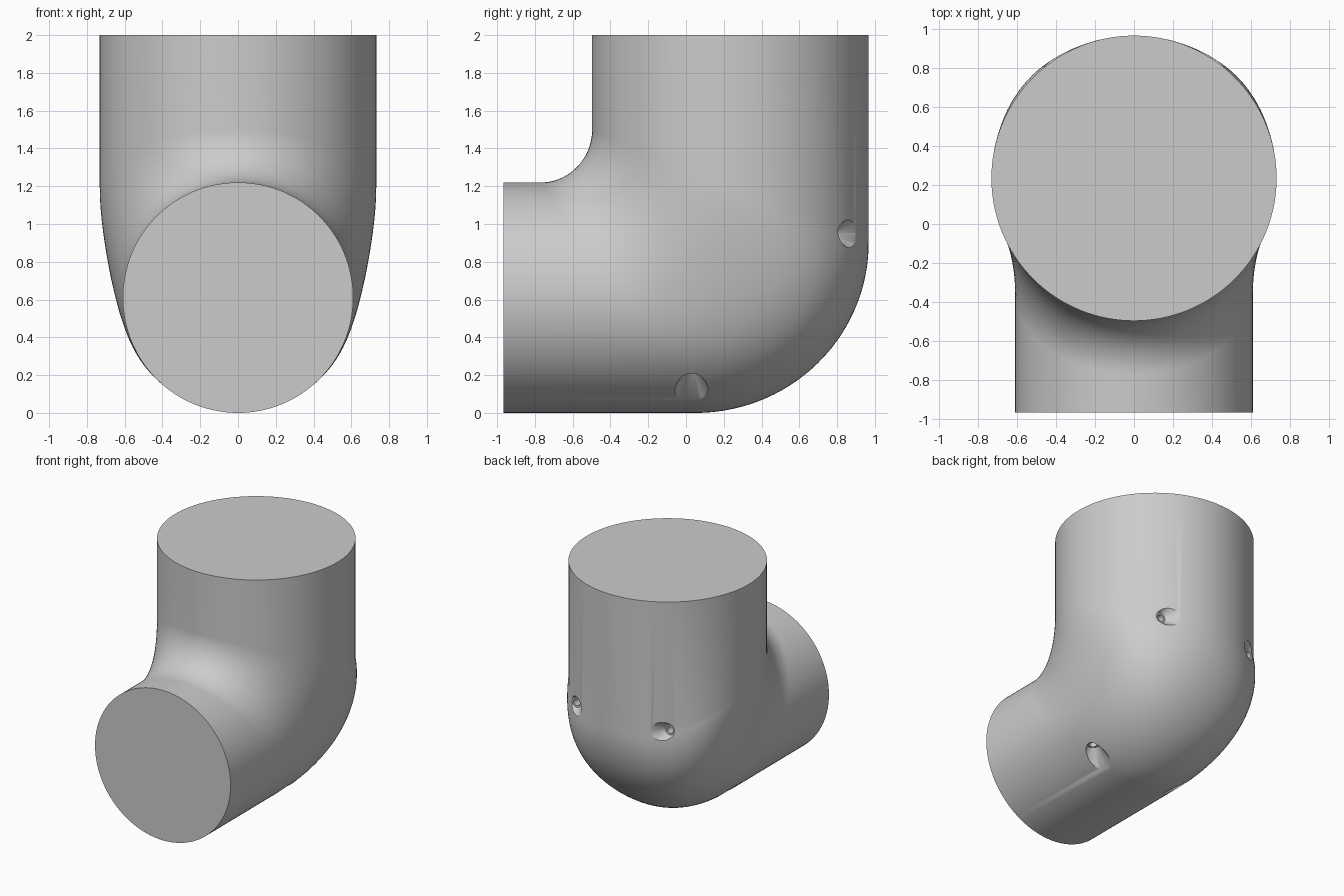
import bpy, bmesh, math
from mathutils import Matrix, Vector

cube = bpy.data.objects.get("Cube")
if cube:
    bpy.data.objects.remove(cube)

grey = bpy.data.materials.new("plain_grey")
grey.use_nodes = True
COLOUR = (0.6, 0.6, 0.6, 1)
grey.diffuse_color = COLOUR
grey.node_tree.nodes["Principled BSDF"].inputs["Base Color"].default_value = COLOUR

SIDES, STEPS = 128, 40
R_FRONT, R_TOP, Y_TOP = 0.61, 0.732, 0.235
Y_END, Z_END = -0.967, 2.0


def lerp(a, b, t):
    return a + (b - a) * t


def strand(phi):
    """One lengthwise line of the elbow: straight, quarter ellipse, straight."""
    c, s = math.cos(phi), math.sin(phi)
    u = (1 - s) / 2                                  # 0 inside, 1 outside of the bend
    cy, cz = lerp(-0.77, 0.05, u), lerp(1.5, 0.9, u)
    z1, y2 = R_FRONT * (1 + s), Y_TOP - R_TOP * s
    swell = math.sin(2 * phi) ** 2 if s < 0 else 0   # fuller outer corners
    points = [Vector((R_FRONT * c, Y_END, z1))]
    for i in range(STEPS + 1):
        t = i / STEPS
        a = t * math.pi / 2
        x = lerp(R_FRONT, R_TOP, t * t * (3 - 2 * t)) * c
        x *= 1 + 0.06 * swell * math.sin(2 * a)
        y = cy + (y2 - cy) * math.sin(a) + 0.06 * swell * math.sin(2 * a)
        points.append(Vector((x, y, cz - (cz - z1) * math.cos(a))))
    points.append(Vector((R_TOP * c, y2, Z_END)))
    return points


def make_object(name, bm):
    bmesh.ops.recalc_face_normals(bm, faces=bm.faces)
    mesh = bpy.data.meshes.new(name)
    bm.to_mesh(mesh)
    bm.free()
    mesh.materials.append(grey)
    obj = bpy.data.objects.new(name, mesh)
    bpy.context.collection.objects.link(obj)
    return obj


# Elbow body, capped at both ends
bm = bmesh.new()
strands = [[bm.verts.new(p) for p in strand(2 * math.pi * k / SIDES)] for k in range(SIDES)]
for k in range(SIDES):
    a, b = strands[k - 1], strands[k]
    for i in range(len(a) - 1):
        bm.faces.new((a[i], b[i], b[i + 1], a[i + 1]))
for end in (0, -1):
    bm.faces.new([s[end] for s in strands])
body = make_object("elbow_body", bm)


# Countersunk screw holes: a flared seat with a narrow bore behind it
def hole_cutter(name, tip, turn):
    bm = bmesh.new()
    rings = []
    for depth, radius in ((0.1, 0.028), (0, 0.028), (0, 0.042), (-0.18, 0.17)):
        ring = []
        for k in range(40):
            a = 2 * math.pi * k / 40
            p = Vector((radius * math.cos(a), radius * math.sin(a), depth))
            ring.append(bm.verts.new(Vector(tip) + turn @ p))
        rings.append(ring)
    for a, b in zip(rings, rings[1:]):
        for k in range(40):
            bm.faces.new((a[k - 1], a[k], b[k], b[k - 1]))
    bm.faces.new(rings[0])
    bm.faces.new(rings[-1])
    cutter = make_object(name, bm)
    cutter.hide_render = True
    return cutter


upward = Matrix.Identity(3)
forward = Matrix.Rotation(math.pi / 2, 3, "X")
bpy.context.view_layer.objects.active = body
body.select_set(True)
for side in (-1, 1):
    for name, tip, turn in (("lower_hole", (0.42 * side, 0.03, 0.21), upward),
                            ("back_hole", (0.42 * side, 0.805, 0.95), forward)):
        cutter = hole_cutter(name, tip, turn)
        cut = body.modifiers.new(name, "BOOLEAN")
        cut.operation = "DIFFERENCE"
        cut.solver = "EXACT"
        cut.object = cutter
        bpy.ops.object.modifier_apply(modifier=cut.name)
        bpy.data.objects.remove(cutter)

bpy.ops.object.shade_smooth_by_angle(angle=math.radians(30))
